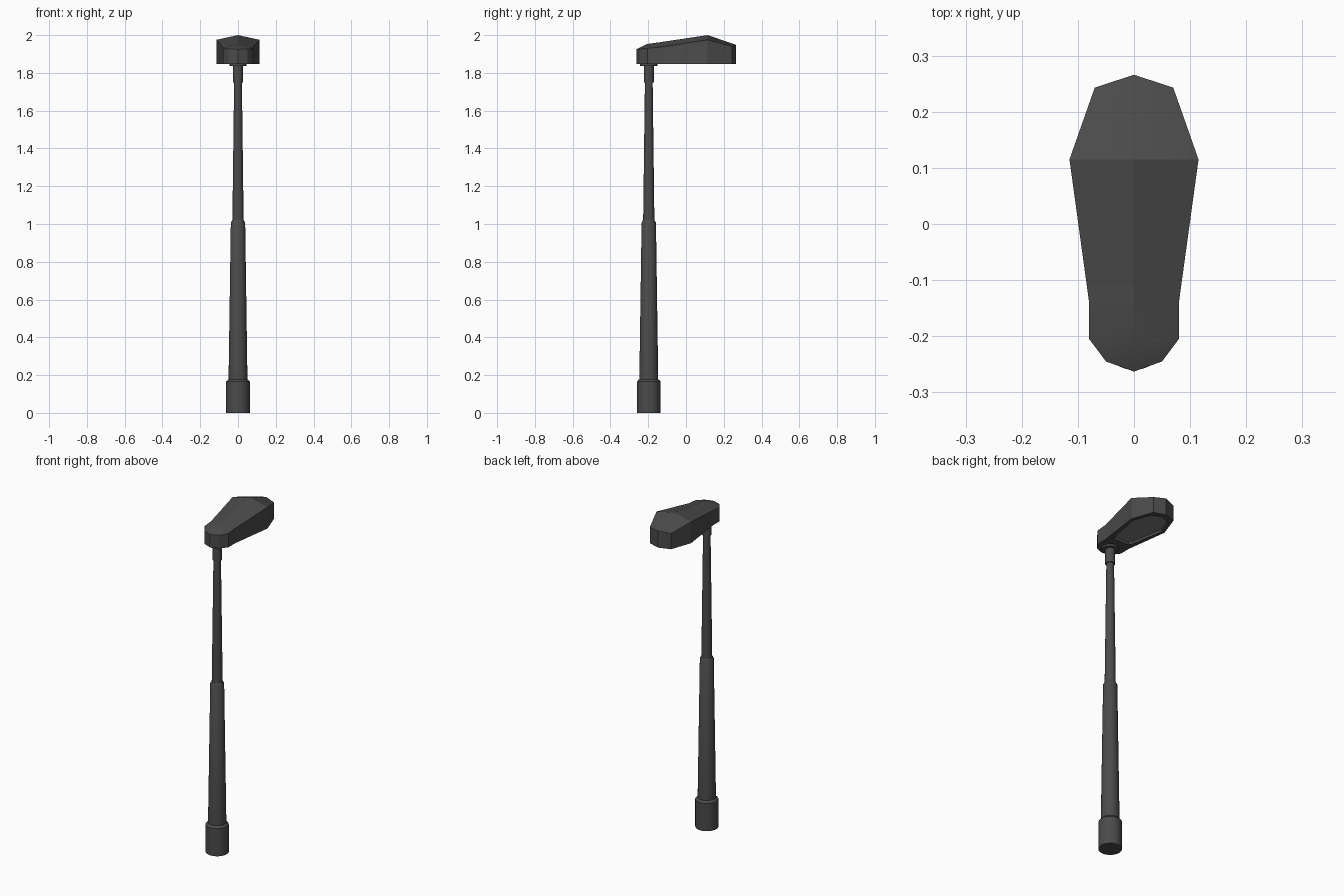
import bpy, bmesh, math

if "Cube" in bpy.data.objects:
    bpy.data.objects.remove(bpy.data.objects["Cube"])

POLE_Y = -0.197


def material(name, grey):
    mat = bpy.data.materials.new(name)
    mat.diffuse_color = (grey, grey, grey, 1)
    mat.use_nodes = True
    mat.node_tree.nodes["Principled BSDF"].inputs["Base Color"].default_value = mat.diffuse_color
    return mat


DARK = material("dark_metal", 0.07)
LENS = material("lens_grey", 0.2)


def finish(name, bm, mat, angle):
    """Turn the bmesh into an object with smooth shading below the angle."""
    bmesh.ops.recalc_face_normals(bm, faces=bm.faces)
    mesh = bpy.data.meshes.new(name)
    bm.to_mesh(mesh)
    bm.free()
    mesh.materials.append(mat)
    obj = bpy.data.objects.new(name, mesh)
    bpy.context.collection.objects.link(obj)
    bpy.ops.object.select_all(action='DESELECT')
    obj.select_set(True)
    bpy.context.view_layer.objects.active = obj
    bpy.ops.object.shade_smooth_by_angle(angle=math.radians(angle))


def bridge(bm, a, b):
    for i in range(len(a)):
        j = (i + 1) % len(a)
        bm.faces.new((a[i], a[j], b[j], b[i]))


def turned(name, profile, sides=24):
    """Closed round part from (radius, z) points around the pole axis."""
    bm = bmesh.new()
    turns = [2 * math.pi * i / sides for i in range(sides)]
    rings = [[bm.verts.new((r * math.cos(t), POLE_Y + r * math.sin(t), z)) for t in turns]
             for r, z in profile]
    for a, b in zip(rings, rings[1:]):
        bridge(bm, a, b)
    bm.faces.new(rings[0])
    bm.faces.new(rings[-1])
    finish(name, bm, DARK, 30)


# Pole: base sleeve, lower and upper tapered tubes, collar and flange
turned("base_sleeve", [(0.063, 0), (0.063, 0.165), (0.051, 0.178)])
turned("lower_pole", [(0.05, 0.15), (0.05, 0.18), (0.038, 1.008), (0.031, 1.02)])
turned("upper_pole", [(0.03, 1.0), (0.0205, 1.76)])
turned("collar", [(0.0265, 1.75), (0.0265, 1.84)])
turned("flange", [(0.046, 1.836), (0.046, 1.85)])

# Lamp head: half outlines from front to back, mirrored across x
rim = [(0, -0.263, 1.925), (0.05, -0.245, 1.926), (0.08, -0.205, 1.93), (0.08, -0.14, 1.936),
       (0.115, 0.115, 1.975), (0.07, 0.243, 1.941), (0, 0.266, 1.948)]
lens = [(0, -0.107), (0.03, -0.107), (0.05, -0.107), (0.062, -0.08),
        (0.096, 0.11), (0.056, 0.213), (0, 0.232)]
bottom_z, lens_z = 1.847, 1.862


def loop(bm, half):
    mirrored = [(-p[0], p[1], p[2]) for p in half[-2:0:-1]]
    return [bm.verts.new(p) for p in half + mirrored]


# Side walls, underside border and recess walls
bm = bmesh.new()
loops = [loop(bm, rim),
         loop(bm, [(x, y, bottom_z) for x, y, _ in rim]),
         loop(bm, [(x, y, bottom_z) for x, y in lens]),
         loop(bm, [(x, y, lens_z) for x, y in lens])]
for a, b in zip(loops, loops[1:]):
    bridge(bm, a, b)

# Ridged top cover
c2, c3, c4 = [bm.verts.new(p) for p in ((0, -0.205, 1.953), (0, -0.14, 1.962), (0, 0.115, 2.0))]
top = loops[0]
for side in (1, -1):
    t = [top[side * i % len(top)] for i in range(7)]
    for f in ((t[0], t[1], c2), (t[1], t[2], c2), (t[2], t[3], c3, c2),
              (t[3], t[4], c4, c3), (t[4], t[5], t[6], c4)):
        bm.faces.new(f)
finish("lamp_head", bm, DARK, 27)

# Lens panel closing the recess, a thin slab with its face downward
bm = bmesh.new()
low = loop(bm, [(x, y, lens_z) for x, y in lens])
high = loop(bm, [(x, y, lens_z + 0.004) for x, y in lens])
bridge(bm, low, high)
bm.faces.new(low)
bm.faces.new(high)
finish("lamp_lens", bm, LENS, 27)
